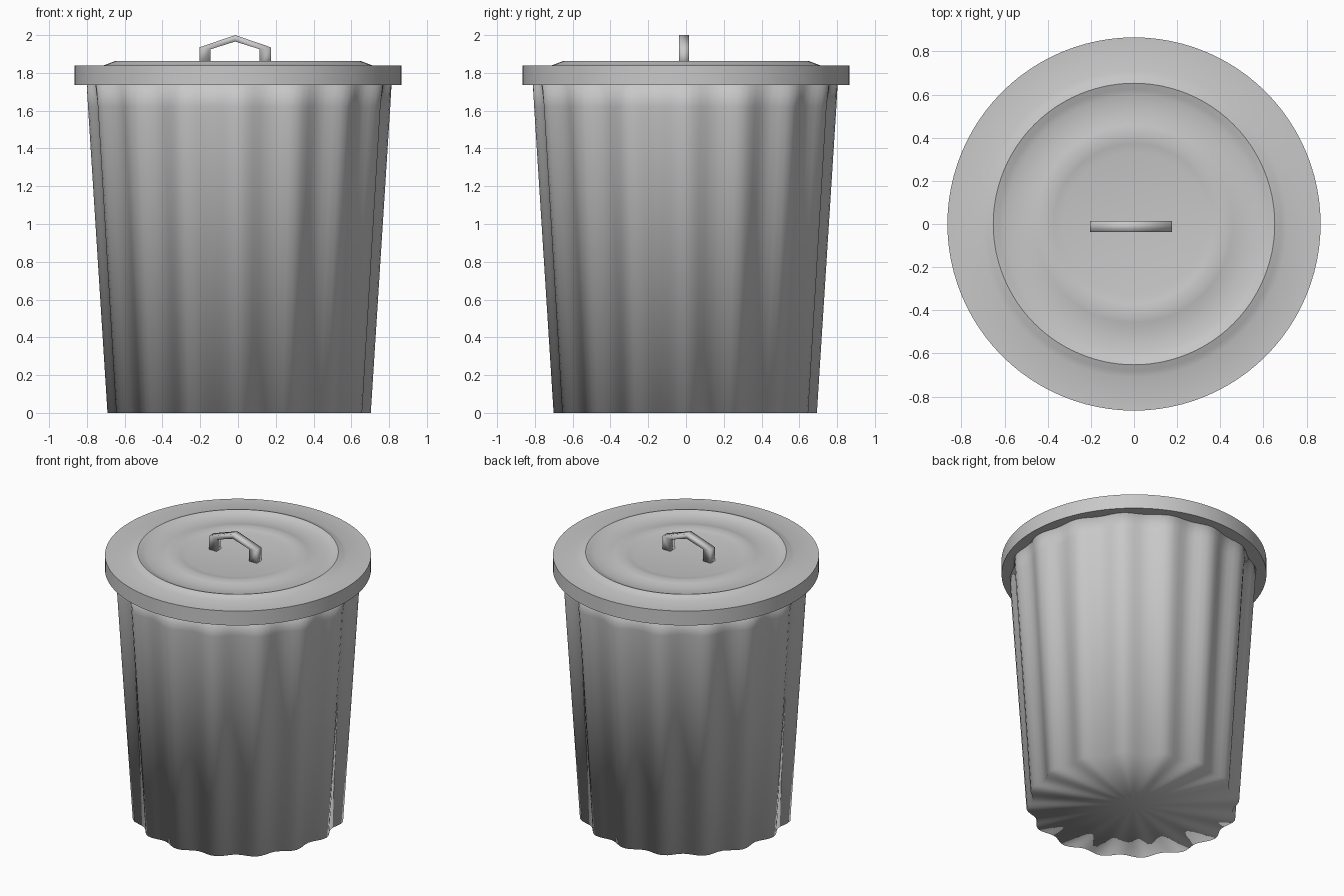
import bpy, bmesh
from math import cos, sin, tau

if "Cube" in bpy.data.objects:
    bpy.data.objects.remove(bpy.data.objects["Cube"])

metal = bpy.data.materials.new("galvanised_grey")
metal.use_nodes = True
grey = (0.58, 0.58, 0.58, 1)
metal.diffuse_color = grey
metal.node_tree.nodes["Principled BSDF"].inputs["Base Color"].default_value = grey


def finish(bm, name, sharp=True):
    """Turn a bmesh into a smooth-shaded metal object."""
    bmesh.ops.recalc_face_normals(bm, faces=bm.faces)
    mesh = bpy.data.meshes.new(name)
    bm.to_mesh(mesh)
    bm.free()
    mesh.materials.append(metal)
    obj = bpy.data.objects.new(name, mesh)
    bpy.context.collection.objects.link(obj)
    bpy.ops.object.select_all(action="DESELECT")
    obj.select_set(True)
    bpy.context.view_layer.objects.active = obj
    if sharp:
        bpy.ops.object.shade_smooth_by_angle(angle=0.7)
    else:
        bpy.ops.object.shade_smooth()
    return obj


def stack_rings(name, rings, steps, flutes=0, sharp=True):
    """Skin rings of (radius, height, flute depth) and cap both ends."""
    bm = bmesh.new()
    loops = []
    for radius, z, depth in rings:
        loop = []
        for i in range(steps):
            a = tau * i / steps
            r = radius - depth * (1 - cos(flutes * a)) / 2
            loop.append(bm.verts.new((r * cos(a), r * sin(a), z)))
        loops.append(loop)
    for low, high in zip(loops, loops[1:]):
        for i in range(steps):
            j = (i + 1) % steps
            bm.faces.new((low[i], low[j], high[j], high[i]))
    # Cap each end with a fan around a centre point
    for loop, z in ((loops[0], rings[0][1]), (loops[-1], rings[-1][1])):
        centre = bm.verts.new((0, 0, z))
        for i in range(steps):
            bm.faces.new((loop[i], loop[(i + 1) % steps], centre))
    return finish(bm, name, sharp)


# Tapered fluted body; flutes grow shallower under the lid
body = stack_rings("bin_body", [(0.697, 0, 0.04), (0.8, 1.62, 0.04), (0.808, 1.76, 0.02)],
                   128, 16, sharp=False)
body.location = (0.006, -0.004, 0)


# Lid: straight rim, flat top and two pressed ridges
def ridge(outer, inner, height, n=4):
    return [(outer + (inner - outer) * k / n,
             1.84 + height * (1 - cos(tau * k / n)) / 2, 0) for k in range(n + 1)]


stack_rings("lid", [(0.865, 1.737, 0), (0.865, 1.84, 0)]
            + ridge(0.71, 0.595, 0.022) + ridge(0.50, 0.33, 0.016), 96)

# Peaked strap handle, extruded across its thickness
outer = [(-0.19, 1.83), (-0.19, 1.935), (0, 2.0), (0.19, 1.935), (0.19, 1.83)]
inner = [(-0.13, 1.83), (-0.13, 1.925), (0, 1.966), (0.13, 1.925), (0.13, 1.83)]
bm = bmesh.new()
front = [[bm.verts.new((x - 0.015, -0.037, z)) for x, z in side] for side in (outer, inner)]
strip = [bm.faces.new((front[0][i], front[0][i + 1], front[1][i + 1], front[1][i]))
         for i in range(4)]
moved = bmesh.ops.extrude_face_region(bm, geom=strip, use_keep_orig=True)["geom"]
bmesh.ops.translate(bm, vec=(0, 0.052, 0),
                    verts=[v for v in moved if isinstance(v, bmesh.types.BMVert)])
finish(bm, "lid_handle", sharp=False)
